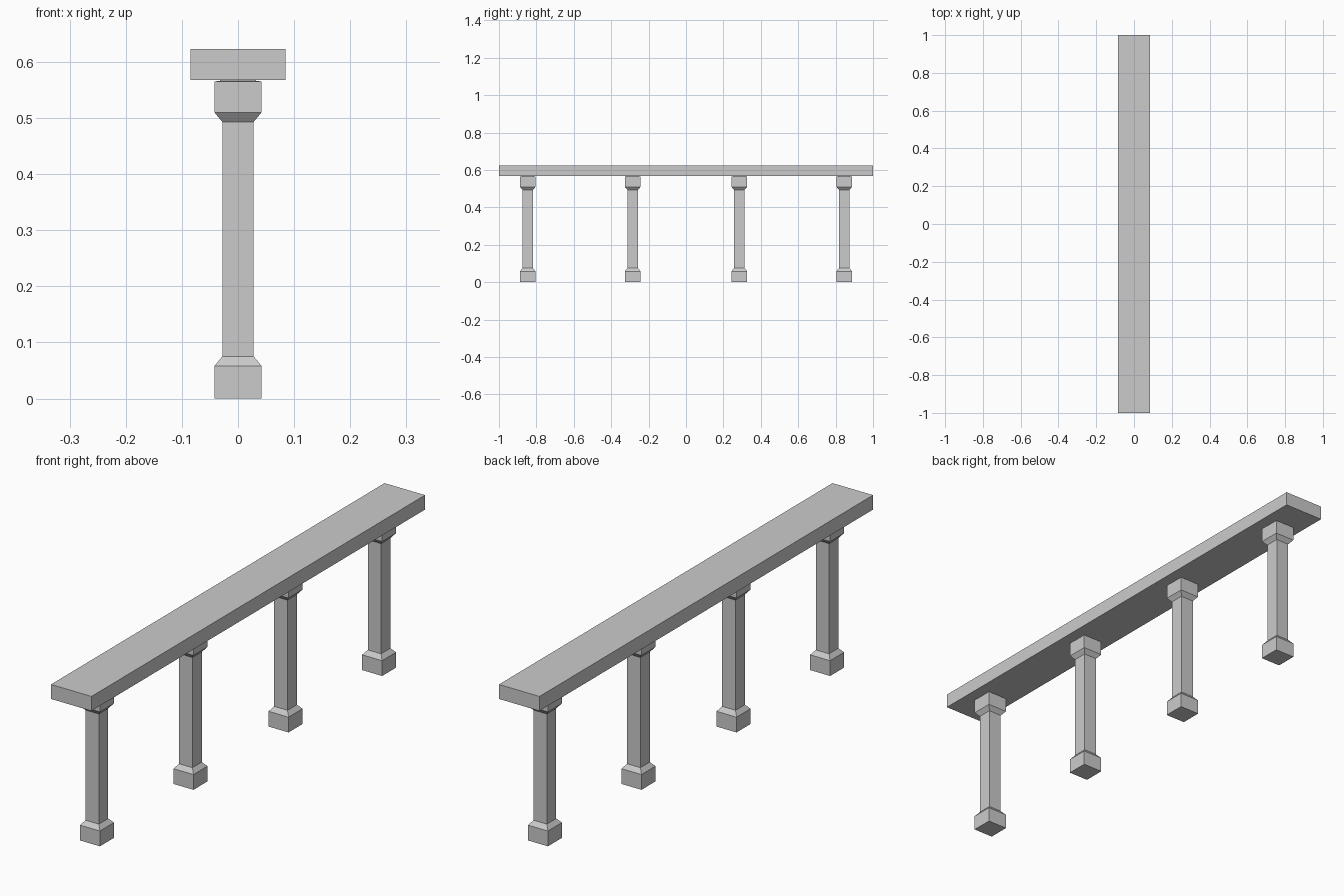
import bpy, bmesh

if "Cube" in bpy.data.objects:
    bpy.data.objects.remove(bpy.data.objects["Cube"])

RAIL_BOTTOM, RAIL_TOP = 0.568, 0.623

# Half-width and height of each square ring up a post
POST_PROFILE = [(0.042, 0.0), (0.042, 0.058), (0.028, 0.075), (0.028, 0.493),
                (0.042, 0.510), (0.042, 0.565), (0.032, 0.566), (0.032, RAIL_BOTTOM)]


def square_stack(name, rings, y=0.0, stretch=1.0):
    """Closed solid made of stacked rectangular rings (half-width, height)."""
    bm = bmesh.new()
    loops = [[bm.verts.new((sx * w, sy * w * stretch, z))
              for sx, sy in ((-1, -1), (1, -1), (1, 1), (-1, 1))]
             for w, z in rings]
    for low, high in zip(loops, loops[1:]):
        for i in range(4):
            j = (i + 1) % 4
            bm.faces.new((low[i], low[j], high[j], high[i]))
    bm.faces.new(loops[0][::-1])
    bm.faces.new(loops[-1])
    mesh = bpy.data.meshes.new(name)
    bm.to_mesh(mesh)
    bm.free()
    obj = bpy.data.objects.new(name, mesh)
    obj.location.y = y
    bpy.context.collection.objects.link(obj)
    return obj


# Long flat handrail
square_stack("handrail", [(0.085, RAIL_BOTTOM), (0.085, RAIL_TOP)], stretch=1 / 0.085)

# Four square balusters with flared base and capital
for n, y in enumerate((-0.846, -0.285, 0.285, 0.846), 1):
    square_stack(f"baluster_{n}", POST_PROFILE, y)
